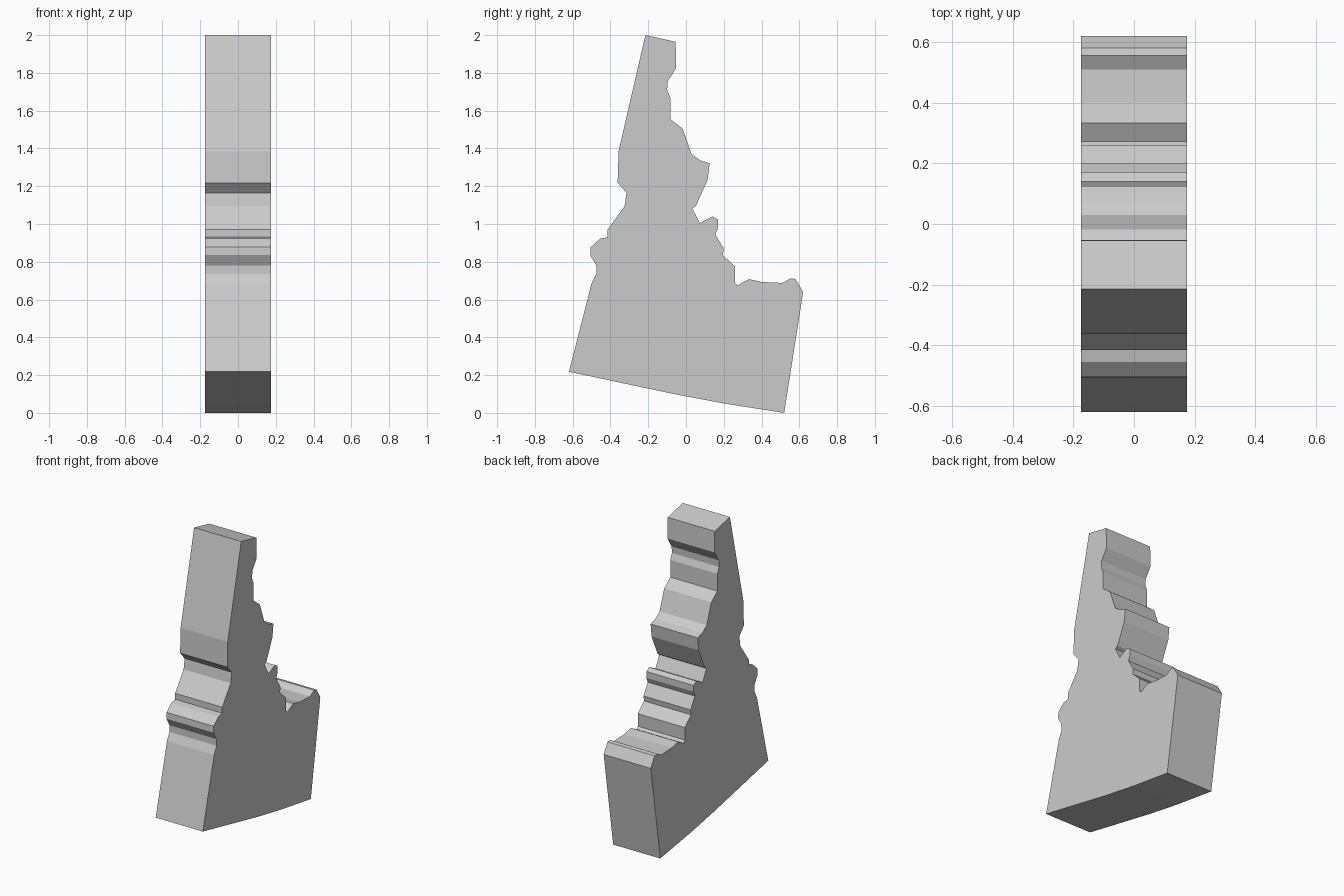
import bpy, bmesh

HALF_WIDTH = 0.174

# Side outline (y, z), clockwise from the top
outline = [
    (-0.215, 2.0), (-0.055, 1.965), (-0.052, 1.825), (-0.097, 1.755),
    (-0.1, 1.71), (-0.083, 1.67), (-0.083, 1.555), (-0.018, 1.505),
    (0.03, 1.37), (0.075, 1.337), (0.125, 1.322), (0.115, 1.235),
    (0.052, 1.095), (0.033, 1.083), (0.073, 1.005), (0.14, 1.04),
    (0.17, 1.022), (0.17, 0.98), (0.155, 0.945), (0.2, 0.87),
    (0.195, 0.835), (0.26, 0.775), (0.258, 0.69), (0.272, 0.675),
    (0.333, 0.708), (0.4, 0.693), (0.51, 0.688), (0.555, 0.713),
    (0.58, 0.708), (0.62, 0.64), (0.52, 0.0), (0.2, 0.05),
    (-0.05, 0.097), (-0.62, 0.218), (-0.5, 0.685), (-0.475, 0.735),
    (-0.475, 0.78), (-0.507, 0.835), (-0.505, 0.877), (-0.455, 0.922),
    (-0.415, 0.93), (-0.415, 0.97), (-0.325, 1.095), (-0.315, 1.165),
    (-0.362, 1.218), (-0.357, 1.385),
]

# Extrude the outline across x into a flat-sided slab
bm = bmesh.new()
face = bm.faces.new([bm.verts.new((-HALF_WIDTH, y, z)) for y, z in outline])
ext = bmesh.ops.extrude_face_region(bm, geom=[face], use_keep_orig=True)
moved = [g for g in ext["geom"] if isinstance(g, bmesh.types.BMVert)]
bmesh.ops.translate(bm, verts=moved, vec=(2 * HALF_WIDTH, 0, 0))
bmesh.ops.recalc_face_normals(bm, faces=bm.faces)

mesh = bpy.data.meshes.new("outline_slab")
bm.to_mesh(mesh)
bm.free()
slab = bpy.data.objects.new("outline_slab", mesh)
bpy.context.collection.objects.link(slab)
